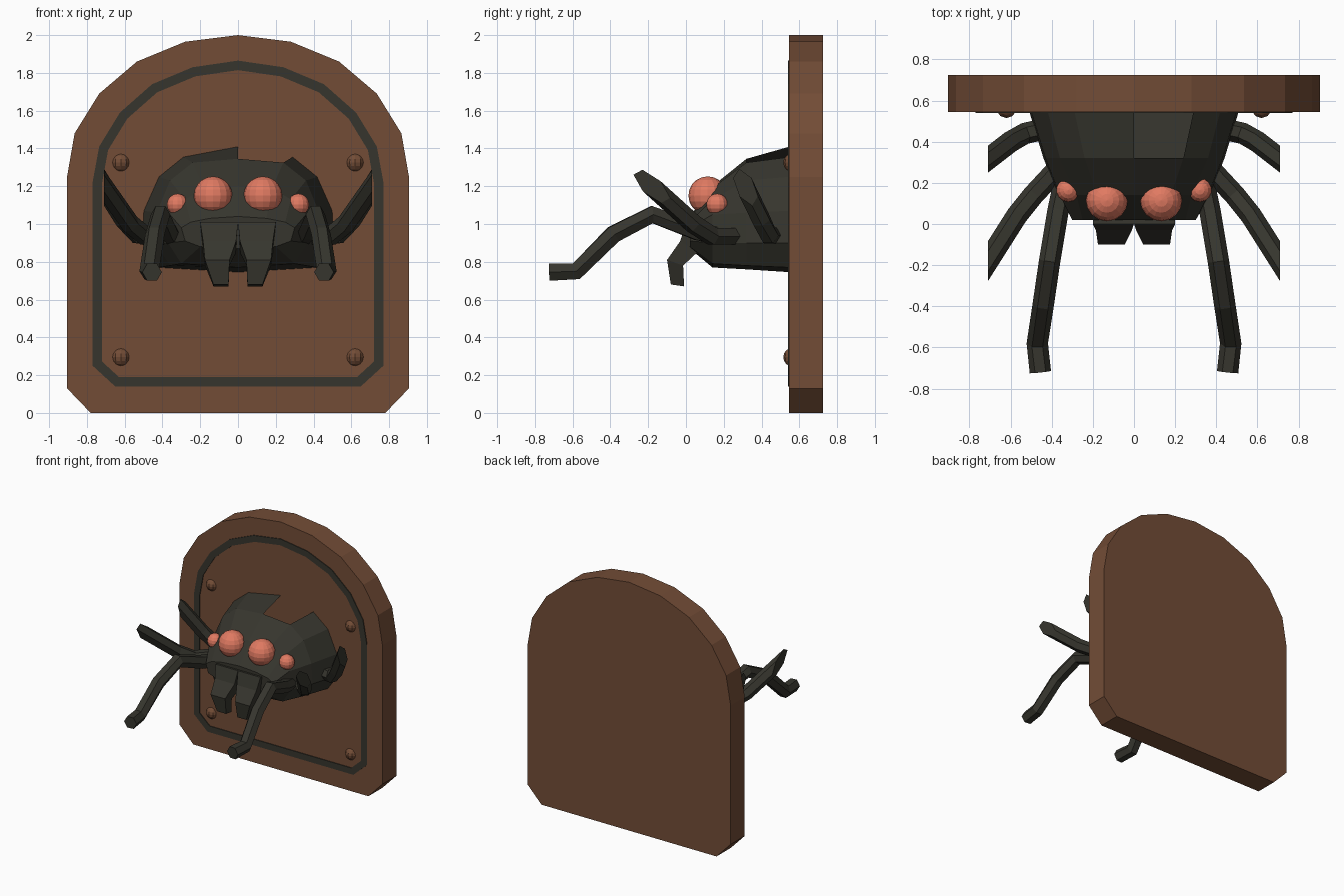
import bpy
import bmesh
import math
from mathutils import Vector

old = bpy.data.objects.get("Cube")
if old:
    bpy.data.objects.remove(old, do_unlink=True)


def material(name, colour):
    m = bpy.data.materials.new(name)
    m.use_nodes = True
    m.diffuse_color = (*colour, 1)
    m.node_tree.nodes["Principled BSDF"].inputs["Base Color"].default_value = (*colour, 1)
    return m


WOOD = material("brown_wood", (0.17, 0.073, 0.037))
DARK = material("dark_olive", (0.037, 0.036, 0.027))
EYE = material("coral_eye", (0.75, 0.195, 0.122))


def finish(name, bm, mat):
    bmesh.ops.recalc_face_normals(bm, faces=bm.faces)
    mesh = bpy.data.meshes.new(name)
    bm.to_mesh(mesh)
    bm.free()
    mesh.materials.append(mat)
    ob = bpy.data.objects.new(name, mesh)
    bpy.context.collection.objects.link(ob)
    return ob


def loft(bm, rings, cap_start=True, cap_end=True):
    """Skin closed rings of equal length and return the side faces by ring."""
    loops = [[bm.verts.new(p) for p in ring] for ring in rings]
    n = len(loops[0])
    sides = [[bm.faces.new((a[i], a[(i + 1) % n], b[(i + 1) % n], b[i])) for i in range(n)]
             for a, b in zip(loops, loops[1:])]
    if cap_start:
        bm.faces.new(loops[0])
    if cap_end:
        bm.faces.new(loops[-1])
    return sides


def arch(half, y):
    """Mirror a half outline that ends on the centre line."""
    return [Vector((x, y, z)) for x, z in half] + [Vector((-x, y, z)) for x, z in half[-2::-1]]


# Arched wooden plaque
BACK, FRONT = 0.725, 0.545
plaque_half = [(0.78, 0), (0.905, 0.13), (0.905, 1.25), (0.865, 1.48),
               (0.735, 1.69), (0.535, 1.86), (0.28, 1.965), (0, 2)]
bm = bmesh.new()
loft(bm, [arch(plaque_half, FRONT), arch(plaque_half, BACK)])
finish("plaque", bm, WOOD)

# Thin dark trim band following the plaque outline
trim_half = [(0.65, 0.14), (0.77, 0.25), (0.77, 1.22), (0.735, 1.41),
             (0.625, 1.59), (0.455, 1.74), (0.24, 1.83), (0, 1.865)]
bm = bmesh.new()
face = bm.faces.new([bm.verts.new(p) for p in arch(trim_half, FRONT)])
bm.normal_update()
bmesh.ops.inset_region(bm, faces=[face], thickness=0.05, use_even_offset=True, use_boundary=True)
bmesh.ops.delete(bm, geom=[face], context='FACES')
band = bmesh.ops.extrude_face_region(bm, geom=bm.faces[:])
bmesh.ops.translate(bm, vec=(0, -0.006, 0),
                    verts=[g for g in band["geom"] if isinstance(g, bmesh.types.BMVert)])
finish("trim_band", bm, DARK)


def ball(name, centre, radius, mat, segments, rings):
    bm = bmesh.new()
    bmesh.ops.create_uvsphere(bm, u_segments=segments, v_segments=rings, radius=radius)
    bmesh.ops.translate(bm, vec=centre, verts=bm.verts)
    finish(name, bm, mat)


# Faceted body, widening toward the plaque, with a chipped panel on its upper left
sections = [
    (0.02, [(0, 1.04), (0.15, 1.03), (0.25, 1.01), (0.3, 0.98), (0.28, 0.91), (0.2, 0.88), (0, 0.87)]),
    (0.14, [(0, 1.2), (0.18, 1.19), (0.28, 1.13), (0.36, 1.05), (0.37, 0.9), (0.3, 0.79), (0, 0.77)]),
    (0.32, [(0, 1.345), (0.24, 1.325), (0.36, 1.23), (0.43, 1.06), (0.44, 0.9), (0.36, 0.78), (0, 0.76)]),
    (0.55, [(0, 1.41), (0.29, 1.355), (0.42, 1.25), (0.5, 1.07), (0.51, 0.9), (0.42, 0.77), (0, 0.745)]),
]
rings = [[Vector((x, y, z)) for x, z in half] + [Vector((-x, y, z)) for x, z in half[-2:0:-1]]
         for y, half in sections]
bm = bmesh.new()
sides = loft(bm, rings, cap_end=False)
bmesh.ops.recalc_face_normals(bm, faces=bm.faces)
bmesh.ops.delete(bm, geom=[sides[-1][0]], context='FACES')
finish("body", bm, DARK)


def leg(name, path, side, clip=None, radius=0.052):
    """Six-sided tube along a path, optionally cut off at a vertical plane."""
    pts = [Vector((x * side, y, z)) for x, y, z in path]
    rings = []
    for i, p in enumerate(pts):
        into = (p - pts[i - 1]).normalized() if i else Vector()
        out = (pts[i + 1] - p).normalized() if i < len(pts) - 1 else Vector()
        t = (into + out).normalized()
        u = t.cross(Vector((0, 0, 1))).normalized()
        v = u.cross(t)
        rings.append([p + radius * (u * math.cos(k * math.pi / 3) + v * math.sin(k * math.pi / 3))
                      for k in range(6)])
    bm = bmesh.new()
    loft(bm, rings)
    if clip:
        cut = bmesh.ops.bisect_plane(bm, geom=bm.verts[:] + bm.edges[:] + bm.faces[:],
                                     plane_co=(clip * side, 0, 0), plane_no=(side, 0, 0),
                                     clear_outer=True)
        edges = [g for g in cut["geom_cut"] if isinstance(g, bmesh.types.BMEdge)]
        bmesh.ops.contextual_create(bm, geom=edges)
    finish(name, bm, DARK)


front_path = [(0.34, 0.2, 0.93), (0.37, 0.06, 0.96), (0.41, -0.18, 1.05),
              (0.44, -0.385, 0.945), (0.47, -0.58, 0.75), (0.455, -0.72, 0.745)]
middle_path = [(0.36, 0.28, 0.935), (0.49, 0.14, 0.935), (0.57, 0.04, 1.0), (0.83, -0.37, 1.37)]
rear_path = [(0.4, 0.47, 0.94), (0.53, 0.44, 0.94), (0.6, 0.4, 1.02), (0.82, 0.23, 1.37)]

for side, word in ((1, "left"), (-1, "right")):
    # Rivets
    for z, level in ((0.295, "lower"), (1.325, "upper")):
        ball(f"{level}_{word}_rivet", (0.62 * side, 0.565, z), 0.05, WOOD, 10, 8)

    # Eyes
    ball(f"{word}_main_eye", (0.132 * side, 0.115, 1.15), 0.102, EYE, 16, 10)
    ball(f"{word}_side_eye", (0.32 * side, 0.165, 1.103), 0.058, EYE, 14, 8)

    # Legs
    leg(f"{word}_front_leg", front_path, side)
    leg(f"{word}_middle_leg", middle_path, side, clip=0.71)
    leg(f"{word}_rear_leg", rear_path, side, clip=0.71)

    # Jaw: inner x, outer x, front y, back y, front z, back z at each level
    jaw = [(0.0, 0.2, 0.0, 0.1, 1.01, 1.0), (0.01, 0.185, -0.03, 0.06, 0.91, 0.85),
           (0.045, 0.175, -0.1, -0.015, 0.81, 0.78), (0.05, 0.13, -0.08, -0.01, 0.68, 0.67)]
    bm = bmesh.new()
    loft(bm, [[Vector((a * side, f, zf)), Vector((b * side, f, zf)),
               Vector((b * side, r, zr)), Vector((a * side, r, zr))]
              for a, b, f, r, zf, zr in jaw])
    finish(f"{word}_jaw", bm, DARK)
